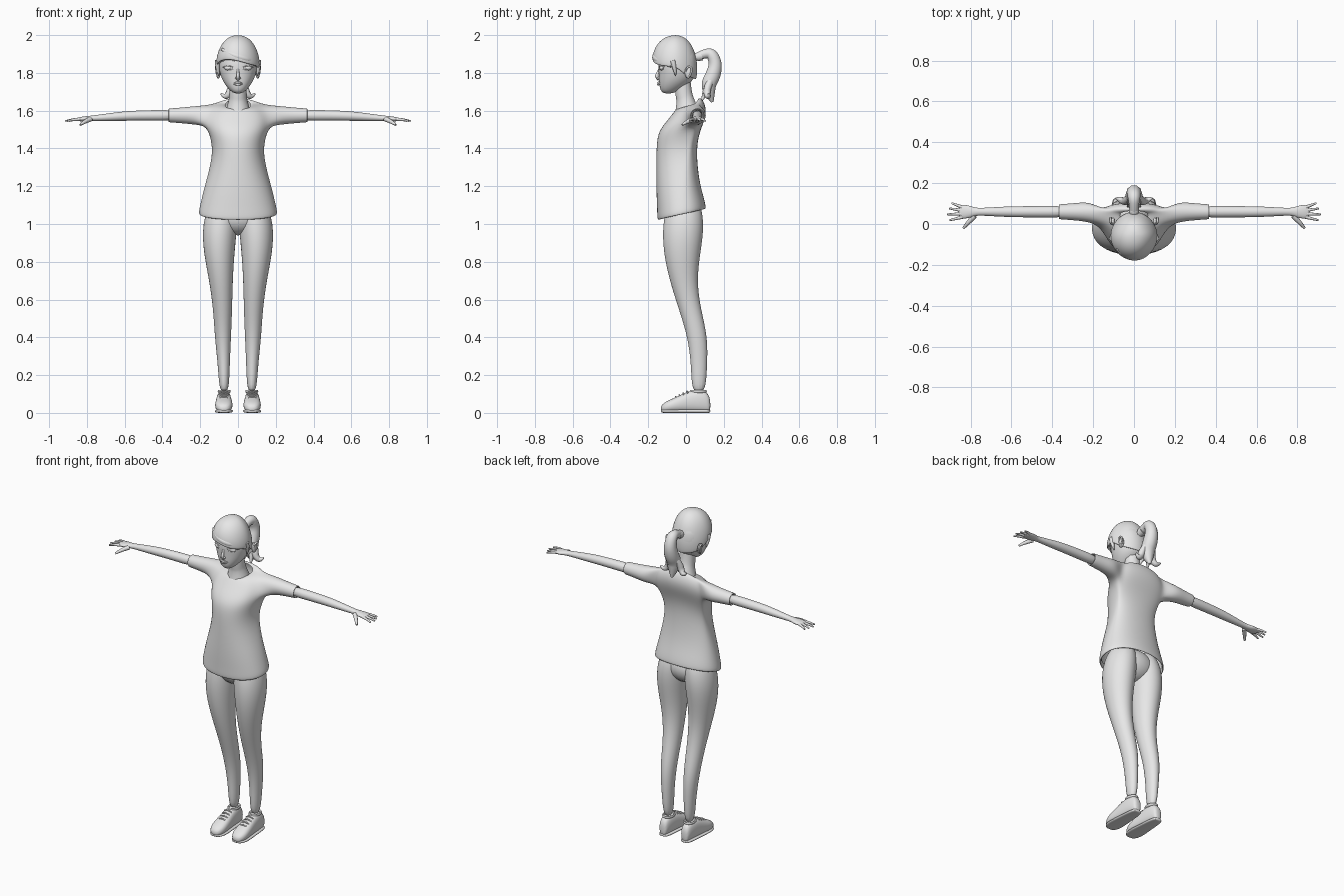
import bpy, bmesh
from math import sin, cos, pi, radians
from mathutils import Vector

if "Cube" in bpy.data.objects:
    bpy.data.objects.remove(bpy.data.objects["Cube"], do_unlink=True)

grey = bpy.data.materials.new("plain grey")
grey.use_nodes = True
grey.diffuse_color = (.8, .8, .8, 1)
grey.node_tree.nodes["Principled BSDF"].inputs["Base Color"].default_value = grey.diffuse_color


def finish(name, data, mirror=False, levels=0):
    """Place the data in the scene with its material and modifiers."""
    ob = bpy.data.objects.new(name, data)
    bpy.context.collection.objects.link(ob)
    data.materials.append(grey)
    if mirror:
        ob.modifiers.new("Mirror", 'MIRROR').use_clip = True
    if levels:
        sub = ob.modifiers.new("Subdivision", 'SUBSURF')
        sub.levels = sub.render_levels = levels


def smooth_mesh(name, bm, mirror=False, levels=0):
    bmesh.ops.recalc_face_normals(bm, faces=bm.faces)
    for face in bm.faces:
        face.smooth = True
    mesh = bpy.data.meshes.new(name)
    bm.to_mesh(mesh)
    bm.free()
    finish(name, mesh, mirror, levels)


def bridge(bm, lower, upper, closed=True, skip=()):
    count = len(lower)
    for j in range(count if closed else count - 1):
        if j not in skip:
            k = (j + 1) % count
            bm.faces.new((lower[j], lower[k], upper[k], upper[j]))


def loft(name, rings, mirror=False):
    bm = bmesh.new()
    verts = [[bm.verts.new(p) for p in ring] for ring in rings]
    for lower, upper in zip(verts, verts[1:]):
        bridge(bm, lower, upper)
    bm.faces.new(verts[0])
    bm.faces.new(verts[-1])
    smooth_mesh(name, bm, mirror, 2)


def power(value, exponent):
    return (1 if value >= 0 else -1) * abs(value) ** exponent


def oval(axis, centre, width, depth, exponent=1.0):
    """Ring around an axis, a little oversized to allow for smoothing."""
    ring = []
    for i in range(12):
        turn = 2 * pi * i / 12
        a = 1.04 * width * power(cos(turn), exponent)
        b = 1.04 * depth * power(sin(turn), exponent)
        offset = {'x': (0, a, b), 'y': (a, 0, b), 'z': (a, b, 0)}[axis]
        ring.append(Vector(centre) + Vector(offset))
    return ring


def tube(name, points, thickness, mirror=False):
    """Tapered tube; each point is x, y, z and relative radius."""
    curve = bpy.data.curves.new(name, 'CURVE')
    curve.dimensions = '3D'
    curve.bevel_depth, curve.bevel_resolution, curve.resolution_u = thickness, 3, 6
    curve.use_fill_caps = True
    spline = curve.splines.new('NURBS')
    spline.points.add(len(points) - 1)
    for point, (x, y, z, radius) in zip(spline.points, points):
        point.co, point.radius = (x, y, z, 1), radius
    spline.order_u, spline.use_endpoint_u, spline.use_smooth = 3, True, True
    finish(name, curve, mirror)


def ball(name, centre, size, mirror=False):
    bm = bmesh.new()
    bmesh.ops.create_uvsphere(bm, u_segments=20, v_segments=12, radius=1)
    for vert in bm.verts:
        vert.co = Vector(centre) + vert.co * Vector(size)
    smooth_mesh(name, bm, mirror)


# Shirt: half a torso with an armhole, tilted so front edges sit lower
def shirt_ring(z, width, front, back):
    ring = []
    side_y = min(.05, max(-.02, (z - 1.36) * .3))
    for j in range(9):
        turn = pi * (j / 8 - .5)
        reach = back - side_y if j > 4 else side_y - front
        ring.append((width * power(cos(turn), .9),
                     side_y + reach * power(sin(turn), .9), z + .03 * sin(turn)))
    return ring


def lip(ring, rise):
    return [(x * .92, y * .92, z + rise) for x, y, z in ring]


shirt = [shirt_ring(*row) for row in (
    (1.05, .215, -.155, .11), (1.1, .205, -.155, .1), (1.2, .18, -.16, .07),
    (1.36, .135, -.16, .055), (1.45, .145, -.16, .07), (1.52, .17, -.15, .1),
    (1.58, .17, -.1, .11), (1.63, .14, -.06, .09), (1.64, .075, -.05, .07))]
shirt = [lip(shirt[0], .03), lip(shirt[0], 0)] + shirt + [lip(shirt[-1], -.01)]
bm = bmesh.new()
verts = [[bm.verts.new(p) for p in ring] for ring in shirt]
armpit, side = 7, 4
for i in range(len(verts) - 1):
    hole = (side - 1, side) if i in (armpit, armpit + 1) else ()
    bridge(bm, verts[i], verts[i + 1], False, hole)

# Sleeve grown from the armhole, ending in a turned-in cuff
square = ((0, -1), (0, 0), (0, 1), (1, 1), (2, 1), (2, 0), (2, -1), (1, -1))
rim = [verts[armpit + up][side + across] for up, across in square]
for x, radius in ((.22, .055), (.29, .046), (.36, .041), (.37, .039), (.36, .032), (.33, .03)):
    turns = [radians(45 * k - 135) for k in range(8)]
    ring = [bm.verts.new((x, .06 + radius * cos(t), 1.575 + radius * sin(t))) for t in turns]
    bridge(bm, rim, ring)
    rim = ring
smooth_mesh("shirt", bm, True, 2)


# Arms and palms, sinking slightly past the elbow
def arm_height(x):
    return 1.575 - .07 * max(0, x - .55)


loft("arms", [oval('x', (x, .06, arm_height(x)), width, depth) for x, width, depth in (
    (.32, .03, .03), (.45, .028, .028), (.58, .027, .026), (.66, .024, .022),
    (.75, .018, .016), (.78, .02, .014), (.81, .032, .014), (.84, .034, .011), (.86, .025, .007))], True)

# Fingers fan out from the palm
for i, name in enumerate(("index_finger", "middle_finger", "ring_finger", "little_finger")):
    y, fan = .034 + .016 * i, .2 * (i - 1.2)
    reach = .074 - .009 * abs(i - 1)
    tube(name, [(.84 + reach * s * cos(fan), y + reach * s * sin(fan), 1.555 - .01 * s * s, 1 - s / 2)
                for s in (0, .4, .7, 1)], .009, True)
tube("thumb", [(.78, .04, 1.555, 1.3), (.81, .01, 1.545, 1.2), (.835, -.02, 1.525, .6)], .01, True)

# Legs in even steps down from under the shirt, and the hips between them
leg = ((.07, -.01, .07, .08), (.097, -.013, .095, .113), (.101, -.022, .082, .098),
       (.09, -.015, .062, .072), (.081, .02, .05, .058), (.08, .063, .043, .053),
       (.075, .07, .031, .042), (.073, .067, .025, .037))
loft("legs", [oval('z', (x, y, 1.15 - .15 * i), width, depth)
              for i, (x, y, width, depth) in enumerate(leg)], True)
ball("hips", (0, -.015, 1.04), (.14, .1, .1))

# Shoes, soles, ankle cuffs and laces
shoe = ((.13, .07, .02), (.11, .11, .03), (.06, .12, .037), (.01, .11, .04),
        (-.05, .08, .046), (-.1, .06, .046), (-.135, .035, .022))
loft("shoes", [oval('y', (.075, y, top / 2 + .004), width, top / 2, .8) for y, top, width in shoe], True)
loft("soles", [oval('y', (.075, y, .009), width + .002, .009, .6) for y, top, width in shoe], True)
loft("ankle_cuffs", [oval('z', (.073, .066, z), radius, radius + .01)
                     for z, radius in ((.1, .036), (.122, .035), (.122, .025), (.1, .02))], True)
for i in range(4):
    y, z = .01 - .02 * i, .115 - .01 * i
    tube("lace", [(.05, y, z - .01, 1), (.075, y - .01, z + .01, 1), (.1, y, z - .01, 1)], .004, True)

# Neck and head
tube("neck", [(0, .01, 1.56, 1.6), (0, 0, 1.64, 1), (0, -.015, 1.7, .9), (0, -.02, 1.78, .9)], .05)
skull = ((1.69, .02, -.12, -.07), (1.71, .046, -.137, -.03), (1.75, .078, -.143, .03),
         (1.8, .098, -.144, .06), (1.86, .106, -.15, .06), (1.95, .08, -.12, .04))
loft("head", [oval('z', (0, (front + back) / 2, z), width, (back - front) / 2, .95)
              for z, width, front, back in skull])

# Face
tube("nose", [(0, -.14, 1.825, .5), (0, -.15, 1.8, .7), (0, -.158, 1.778, 1), (0, -.142, 1.766, .9)], .01)
ball("nostrils", (.008, -.147, 1.772), (.007, .009, .006), True)
ball("eyes", (.046, -.124, 1.826), (.026, .016, .014), True)
for name, rise, radius in (("lower_lids", -.016, .003), ("upper_lids", .02, .004), ("brows", .036, .004)):
    base = 1.825 + max(0, rise - .02) * 2
    tube(name, [(.018, -.141, base, .5), (.045, -.144, base + rise, 1), (.08, -.114, base + .005, .5)], radius, True)
for name, z in (("upper_lip", 1.748), ("lower_lip", 1.738)):
    tube(name, [(-.026, -.134, 1.743, .2), (-.01, -.147, z, 1),
                (.01, -.147, z, 1), (.026, -.134, 1.743, .2)], .006)
ball("ears", (.103, .012, 1.803), (.011, .019, .032), True)
tube("ear_rims", [(.106, 0, 1.8, .6), (.114, 0, 1.83, 1), (.117, .03, 1.835, 1),
                  (.113, .03, 1.795, 1), (.106, .01, 1.773, .7)], .0055, True)


# Hair cap: a dome over a hairline that is low behind and swept across the brow
def hair_ring(degrees, scale):
    ring = []
    rise = sin(radians(degrees))
    for i in range(16):
        c, s = cos(pi * i / 8), sin(pi * i / 8)
        edge = 1.83 - .07 * s ** .5 if s > 0 else 1.83 - .03 * s + .03 * c * s
        nape = 1 - .14 * max(0, s) * (1 - rise) ** 2
        spread = scale * nape * cos(radians(degrees)) ** .9
        ring.append((.121 * spread * c, .13 * spread * s - .053, edge + (2 - edge) * rise))
    return ring


loft("hair_cap", [hair_ring(6, .86), hair_ring(0, .94), hair_ring(3, .985)]
     + [hair_ring(14 + 12 * i, 1) for i in range(7)])
tube("fringe", [(-.085, -.12, 1.925, .4), (-.04, -.157, 1.9, 1), (.02, -.164, 1.88, 1.1),
                (.07, -.135, 1.865, 1), (.107, -.08, 1.835, .4)], .017)
tube("side_locks", [(.108, -.07, 1.865, 1), (.11, -.06, 1.825, .9), (.102, -.055, 1.785, .2)], .014, True)

# Ponytail with a band and curled ends
tube("hair_band", [(0, .06, 1.885, 1), (0, .085, 1.89, 1)], .025)
tube("ponytail", [(0, .045, 1.88, .5), (0, .09, 1.9, .55), (0, .135, 1.905, .75), (0, .158, 1.85, .85),
                  (0, .145, 1.79, 1), (0, .118, 1.74, 1), (0, .125, 1.69, .75), (0, .14, 1.645, .15)], .042)
tube("ponytail_curls", [(.015, .14, 1.78, .8), (.035, .115, 1.73, 1), (.045, .11, 1.69, .9),
                        (.07, .12, 1.67, .7), (.09, .125, 1.69, .2)], .021, True)
tube("ponytail_ends", [(.015, .12, 1.74, 1), (.02, .1, 1.69, .9), (.03, .085, 1.655, .2)], .02, True)
